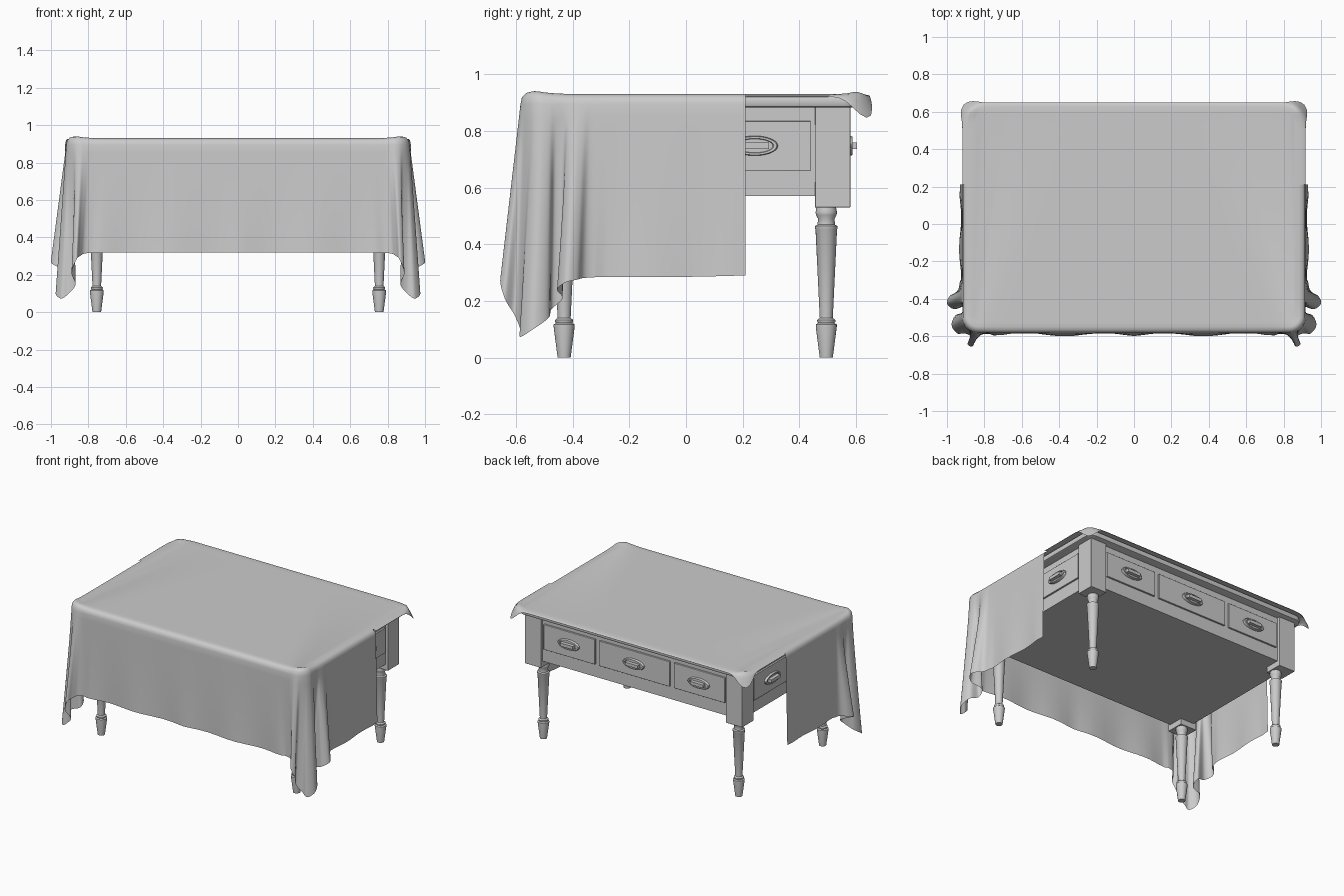
import bpy, bmesh
from math import pi, sin, cos, exp
from mathutils import Vector, Matrix

if "Cube" in bpy.data.objects:
    bpy.data.objects.remove(bpy.data.objects["Cube"])

YC = 0.0325          # middle of the table in y


def finish(bm, name, angle=35, bevel=0):
    bmesh.ops.recalc_face_normals(bm, faces=bm.faces[:])
    me = bpy.data.meshes.new(name)
    bm.to_mesh(me)
    bm.free()
    ob = bpy.data.objects.new(name, me)
    bpy.context.collection.objects.link(ob)
    if bevel:
        m = ob.modifiers.new("bevel", 'BEVEL')
        m.width, m.segments = bevel, 2
    bpy.ops.object.select_all(action='DESELECT')
    ob.select_set(True)
    bpy.context.view_layer.objects.active = ob
    bpy.ops.object.shade_smooth_by_angle(angle=angle * pi / 180)
    return ob


def add_box(bm, lo, hi, mat=Matrix()):
    lo, hi = Vector(lo), Vector(hi)
    m = mat @ Matrix.Translation((lo + hi) / 2) @ Matrix.Diagonal((*(hi - lo), 1))
    bmesh.ops.create_cube(bm, size=1, matrix=m)


def box(name, lo, hi, bevel=0):
    bm = bmesh.new()
    add_box(bm, lo, hi)
    return finish(bm, name, bevel=bevel)


def add_rings(bm, rings):
    """Bridge a stack of point rings and cap both ends."""
    rows = [[bm.verts.new(p) for p in r] for r in rings]
    n = len(rows[0])
    for a, b in zip(rows, rows[1:]):
        for i in range(n):
            j = (i + 1) % n
            bm.faces.new((a[i], a[j], b[j], b[i]))
    bm.faces.new(rows[0])
    bm.faces.new(rows[-1])


def ellipse(rx, ry, z, n=32):
    return [(rx * cos(2 * pi * i / n), ry * sin(2 * pi * i / n), z) for i in range(n)]


# Turned legs with square corner blocks
LEG = [(.023, 0), (.037, .108), (.037, .117), (.029, .122), (.032, .127), (.032, .133),
       (.023, .14), (.038, .452), (.040, .456), (.040, .464), (.031, .469), (.029, .49),
       (.036, .503), (.038, .512), (.036, .522), (.033, .54)]
for sx, side in ((-1, "left"), (1, "right")):
    for sy, end in ((-1, "front"), (1, "back")):
        bm = bmesh.new()
        add_rings(bm, [ellipse(r, r, z, 24) for r, z in LEG])
        leg = finish(bm, f"{end}_{side}_leg")
        leg.location = (sx * .755, YC + sy * .4625, 0)
        c = Vector((sx * .7775, YC + sy * .485, .7075))
        h = Vector((.0625, .0625, .1775))
        box(f"{end}_{side}_corner_block", c - h, c + h, .002)

# Apron case and table top
box("apron_case", (-.82, YC - .5275, .57), (.82, YC + .5275, .885))


def outline(d, hx, hy, r, inset=0):
    """Right half of a rounded rectangle, by distance from the front middle."""
    l1, arc, l2 = hx - r, pi * r / 2, 2 * (hy - r)
    if d <= l1:
        p, n = (d, -hy), (0, -1)
    elif d <= l1 + arc:
        a = (d - l1) / r - pi / 2
        n = (cos(a), sin(a))
        p = (hx - r + r * n[0], -hy + r + r * n[1])
    elif d <= l1 + arc + l2:
        p, n = (hx, -hy + r + d - l1 - arc), (1, 0)
    elif d <= l1 + 2 * arc + l2:
        a = (d - l1 - arc - l2) / r
        n = (cos(a), sin(a))
        p = (hx - r + r * n[0], hy - r + r * n[1])
    else:
        p, n = (hx - (d - l1 - 2 * arc - l2) + -r, hy), (0, 1)
    n = Vector((*n, 0))
    return Vector((p[0], p[1] + YC, 0)) - n * inset, n


def top_ring(inset, z):
    pts = []
    for sx in (1, -1):
        for sy in (-1, 1):
            order = range(9) if sx * sy < 0 else range(8, -1, -1)
            quad = [(sx * (.82 + (.06 - inset) * sin(k * pi / 16)),
                     YC + sy * (.525 + (.06 - inset) * cos(k * pi / 16)), z) for k in order]
            pts.append(quad)
    return pts[0] + pts[1] + pts[3] + pts[2]


bm = bmesh.new()
add_rings(bm, [top_ring(i, z) for i, z in
               ((.012, .883), (.003, .887), (0, .895), (0, .912), (.003, .919), (.01, .922))])
finish(bm, "table_top")


# Drawers with oval pulls, on all four sides
def drawer(name, n, face, lo, hi):
    n = Vector(n)
    right = Vector((0, 0, 1)).cross(n)
    mat = Matrix((right, Vector((0, 0, 1)), n)).transposed().to_4x4()
    mid, w = (lo + hi) / 2, (hi - lo) / 2
    along = Vector((abs(right.x), abs(right.y), 0))
    centre = along * mid + n * face + Vector((0, 0, .7475))
    if n.y:
        centre.y += YC
    else:
        centre.y += YC
    mat.translation = centre
    bm = bmesh.new()
    add_box(bm, (-w, -.0875, -.02), (w, .0875, .012))
    front = finish(bm, name + "_drawer", bevel=.002)
    front.matrix_world = mat
    bm = bmesh.new()
    add_rings(bm, [ellipse(.082 * s, .035 * s ** 1.5, z) for s, z in
                   ((1, .008), (1, .022), (.95, .027), (.82, .027), (.78, .02))])
    add_box(bm, (-.05, -.011, .018), (.05, .011, .044))
    pull = finish(bm, name + "_pull")
    pull.matrix_world = mat


for sy, end in ((-1, "front"), (1, "back")):
    for lo, hi, part in ((-.70, -.305, "left"), (-.272, .272, "middle"), (.305, .70, "right")):
        drawer(f"{end}_{part}", (0, sy, 0), .5275, lo, hi)
for sx, side in ((-1, "left"), (1, "right")):
    for lo, hi, part in ((-.4075, -.0125, "front"), (.0125, .4075, "back")):
        drawer(f"{side}_side_{part}", (sx, 0, 0), .82, lo, hi)

# Tablecloth: right half, from front middle to back middle, then mirrored
HX, HY, R = .918, .6165, .085
ARC = pi * R / 2
TOTAL = 2 * (HX - R) + 2 * ARC + 2 * (HY - R)
CUT = HX - R + ARC + (.21 - YC + HY - R)      # where the side skirt ends
HEM = [(0, -.59, .32), (.4, -.592, .32), (.7, -.588, .318), (.81, -.59, .315),
       (.845, -.62, .30), (.865, -.655, .28), (.89, -.64, .21), (.868, -.605, .15),
       (.905, -.585, .10), (.945, -.585, .073), (.975, -.54, .10), (.95, -.485, .14),
       (.885, -.475, .17), (.89, -.435, .21), (.96, -.455, .24), (1.0, -.425, .265),
       (.985, -.385, .275), (.94, -.35, .282), (.93, -.25, .285), (.93, 0, .285),
       (.93, .21, .29)]
DIST = [0, .4, .68] + [.79 + .34 * i / 14 for i in range(15)] + [CUT - .46, CUT - .21, CUT]


def spline(pts, i, t):
    a, b, c, d = (pts[min(max(k, 0), len(pts) - 1)] for k in (i - 1, i, i + 1, i + 2))
    return .5 * (2 * b + (c - a) * t + (2 * a - 5 * b + 4 * c - d) * t * t
                 + (3 * b - a - 3 * c + d) * t ** 3)


def column(d, hem):
    """Points from the flat top over the rounded edge down to the hem."""
    bump = exp(-((d - (HX - R + ARC / 2)) / .09) ** 2)
    pts = []
    for inset, z in ((.06, .93), (.035, .930 + .01 * bump), (.018, .926 + .01 * bump),
                     (.005, .915 + .006 * bump)):
        p = outline(d, HX, HY, R, inset)[0]
        pts.append(Vector((p.x, p.y, z)))
    rim, n = outline(d, HX, HY, R)
    rim.z = .895
    wave = .009 * cos(d * 17) if d < .72 else .006 * sin(d * 20) if 1.18 < d < CUT - .05 else 0
    for k in range(15):
        v = k / 14
        p = rim.lerp(hem, v) + n * wave * v * v
        if d < 1e-6:
            p.x = 0
        pts.append(p)
    return pts


skirt = []
hem_pts = [Vector(p) for p in HEM]
for i in range(len(HEM) - 1):
    for s in range(6):
        t = s / 6
        skirt.append(column(DIST[i] + (DIST[i + 1] - DIST[i]) * t, spline(hem_pts, i, t)))
skirt.append(column(CUT, hem_pts[-1]))

# Short lip along the back, drooping at the corner
lip = []
corner = HX - R + 1.5 * ARC + 2 * (HY - R)
for i in range(61):
    d = CUT + (TOTAL - CUT) * i / 60
    droop = exp(-((d - corner) / .055) ** 2)
    pts = []
    for inset, z in ((.06, .93), (.035, .93 + .008 * droop), (.018, .928 + .004 * droop),
                     (.005, .926 - .02 * droop), (-.008 * droop, .923 - .045 * droop),
                     (-.022 * droop, .921 - .075 * droop)):
        p = outline(d, HX, HY, R, inset)[0]
        pts.append(Vector((max(p.x, 0) if i < 60 else 0, p.y, z)))
    lip.append(pts)

bm = bmesh.new()
rims = []
for strip in (skirt, lip):
    cols = [[bm.verts.new(p) for p in c] for c in strip]
    if rims:
        cols[0][0] = rims[-1]
    rims += [c[0] for c in cols if c[0] not in rims]
    for a, b in zip(cols, cols[1:]):
        for k in range(len(a) - 1):
            bm.faces.new((a[k], b[k], b[k + 1], a[k + 1]))
bm.faces.new(rims)
bmesh.ops.delete(bm, geom=[v for v in bm.verts if not v.link_faces], context='VERTS')
cloth = finish(bm, "tablecloth", angle=75)
mirror = cloth.modifiers.new("mirror", 'MIRROR')
mirror.merge_threshold = .0005
